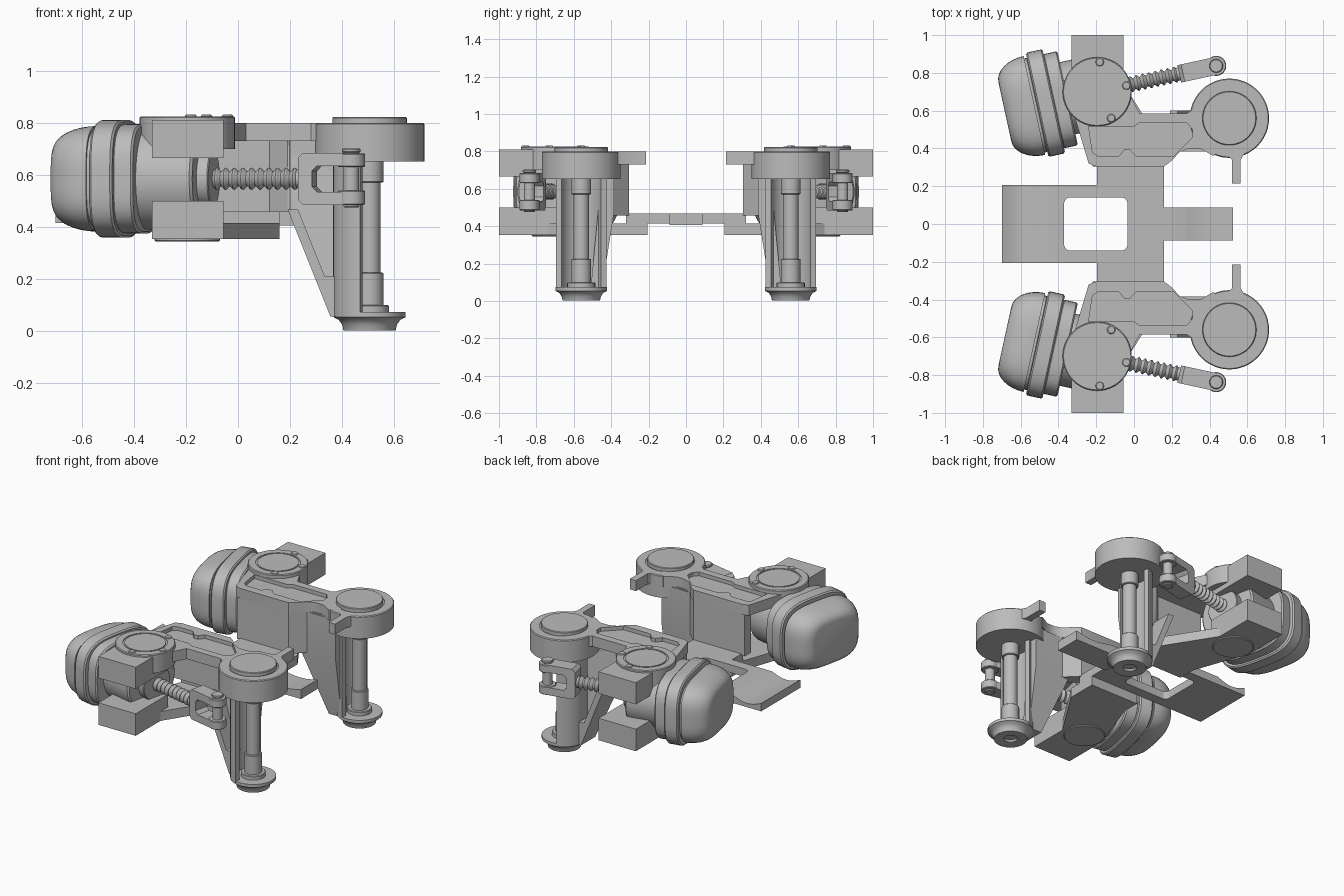
import bpy, bmesh
from math import sin, cos, pi, radians
from mathutils import Matrix

cube = bpy.data.objects.get("Cube")
if cube:
    bpy.data.objects.remove(cube, do_unlink=True)

grey = (.5, .5, .5, 1)
metal = bpy.data.materials.new("plain_grey")
metal.use_nodes = True
metal.diffuse_color = grey
metal.node_tree.nodes["Principled BSDF"].inputs["Base Color"].default_value = grey


def finish(name, bm, frame, mirror=True):
    """Place, shade and link a mesh; side parts are mirrored across y."""
    bmesh.ops.remove_doubles(bm, verts=bm.verts, dist=.00001)
    bmesh.ops.transform(bm, matrix=frame, verts=bm.verts)
    bmesh.ops.recalc_face_normals(bm, faces=bm.faces)
    for face in bm.faces:
        face.smooth = True
    for edge in bm.edges:
        edge.smooth = edge.is_manifold and edge.calc_face_angle() < radians(32)
    mesh = bpy.data.meshes.new(name)
    bm.to_mesh(mesh)
    bm.free()
    mesh.materials.append(metal)
    part = bpy.data.objects.new(name, mesh)
    bpy.context.scene.collection.objects.link(part)
    if mirror:
        modifier = part.modifiers.new("mirror", "MIRROR")
        modifier.use_axis = (False, True, False)
        modifier.use_mirror_merge = False


def prism(name, loops, low, high, frame=Matrix(), mirror=True):
    """Extrude an outline, with optional hole loops, from low to high."""
    bm = bmesh.new()
    edges = []
    for loop in loops:
        verts = [bm.verts.new((x, y, low)) for x, y in loop]
        edges += [bm.edges.new((verts[i - 1], vert)) for i, vert in enumerate(verts)]
    bmesh.ops.triangle_fill(bm, edges=edges, use_beauty=True)
    extruded = bmesh.ops.extrude_face_region(bm, geom=bm.faces[:])["geom"]
    moved = [item for item in extruded if isinstance(item, bmesh.types.BMVert)]
    bmesh.ops.translate(bm, vec=(0, 0, high - low), verts=moved)
    finish(name, bm, frame, mirror)


def loft(name, rings, frame):
    """Skin closed rings of equal length and cap both ends."""
    bm = bmesh.new()
    rows = [[bm.verts.new(point) for point in ring] for ring in rings]
    for lower, upper in zip(rows, rows[1:]):
        for i in range(len(lower)):
            bm.faces.new((lower[i - 1], lower[i], upper[i], upper[i - 1]))
    bm.faces.new(rows[0])
    bm.faces.new(rows[-1])
    finish(name, bm, frame)


def turn(count):
    return [(cos(2 * pi * i / count), sin(2 * pi * i / count)) for i in range(count)]


def lathe(name, profile, frame, sides=48):
    loft(name, [[(r * c, r * s, z) for c, s in turn(sides)] for r, z in profile], frame)


def disc(name, radius, low, high, frame, bevel=.004):
    lathe(name, [(radius - bevel, low), (radius, low + bevel),
                 (radius, high - bevel), (radius - bevel, high)], frame)


def grooved_cap(name, radius, groove, low, high, frame, gap=.005):
    lathe(name, [(radius, low), (radius, high - gap), (radius - gap, high),
                 (groove + gap, high), (groove + gap, high - gap),
                 (groove - gap, high - gap), (groove - gap, high)], frame)


def hull(name, points):
    bm = bmesh.new()
    for point in points:
        bm.verts.new(point)
    bmesh.ops.convex_hull(bm, input=bm.verts)
    finish(name, bm, Matrix())


def arc(cx, cy, radius, start, end, steps=16):
    angles = [radians(start + (end - start) * i / steps) for i in range(steps + 1)]
    return [(cx + radius * cos(a), cy + radius * sin(a)) for a in angles]


def at(x, y, z=0):
    return Matrix.Translation((x, y, z))


# Shared heights and frames: wheel pin, pivot, and the angled drive axis
TOP, SHELF, DECK, FLOOR, BASE = .8, .73, .468, .415, .353
PIN_X, PIN_Y = .505, .56
pin = at(PIN_X, PIN_Y)
pivot = at(-.195, .7)
drive = at(-.195, .7, .585) @ Matrix.Rotation(radians(12.3), 4, "Z")
along = drive @ Matrix.Rotation(pi / 2, 4, "Y")
upright = Matrix.Rotation(pi / 2, 4, "X")

# Centre plate with a rounded window
half = [(.16, .32), (-.195, .32), (-.195, .207), (-.45, .207)]
outline = half + [(x, -y) for x, y in reversed(half)]
window = []
for quarter, (x, y) in enumerate([(-.065, .11), (-.34, .11), (-.34, -.11), (-.065, -.11)]):
    window += arc(x, y, .03, 90 * quarter, 90 * quarter + 90, 5)
prism("centre_plate", [outline, window], FLOOR, DECK, mirror=False)


def dished_pad(name, inner, start, end, depth, under, width):
    """Flat strip whose top dips in a smooth hollow between start and end."""
    dip = [(start + (end - start) * i / 10, DECK - depth * sin(pi * i / 10))
           for i in range(11)]
    prism(name, [[(inner, DECK), *dip, (end, under), (inner, under)]],
          -width, width, upright, False)


dished_pad("rear_pad", -.45, -.49, -.7, .028, FLOOR, .207)
dished_pad("front_tongue", .15, .26, .525, .02, .405, .087)

# Upper arm with a shallow top pocket
arm = [(-.33, .62), (-.24, .32), (-.2, .305), (.16, .305), (.2, .335), (.24, .38),
       (.29, .4), (.35, .4), (.42, .36), (.5, .45), (.5, .65), (.36, .69),
       (.33, .62), (.28, .585), (.03, .585), (-.06, .76), (-.2, .72)]
pocket = [(-.24, .515), (-.22, .38), (-.19, .36), (-.08, .36), (-.05, .395),
          (-.02, .395), (.01, .36), (.21, .36), (.31, .46), (.31, .5),
          (.28, .535), (.03, .535), (0, .515)]
prism("arm_lower", [arm], SHELF, TOP - .025)
prism("arm_upper", [arm, pocket], TOP - .025, TOP)

# Side wall under the inner edge of the arm
wall = [(-.22, .305), (.16, .305), (.24, .385), (.36, .4), (.45, .42),
        (.45, .46), (.2, .45), (.12, .37), (-.22, .37)]
prism("inner_wall", [wall], DECK - .01, SHELF + .005)

# Fork around the drive: two jaws and the lower plate
jaw = [(-.33, .66), (-.055, .66), (-.055, 1), (-.33, 1)]
prism("upper_jaw", [jaw], .665, .81)
prism("lower_jaw", [jaw], BASE, .5)
prism("lower_plate", [[(-.33, .7), (-.195, .32), (-.195, .205), (.16, .205),
                       (.16, .4), (-.055, .74)]], BASE, FLOOR)

# Pivot caps and their screws
grooved_cap("pivot_cap", .183, .13, .7, .825, pivot)
disc("pivot_bottom_cap", .125, BASE - .008, BASE + .01, pivot)
for angle in (85, 12, -62):
    spot = pivot @ Matrix.Rotation(radians(angle), 4, "Z") @ at(.158, 0)
    disc("cap_screw", .022, TOP, .831, spot)

# Boss over the wheel pin, with cover and side tab
grooved_cap("pin_boss", .21, .147, .652, TOP, pin)
disc("boss_cover", .143, TOP - .02, .822, pin)
prism("boss_tab", [[(.52, .215), (.565, .215), (.565, .34), (.6, .4),
                    (.46, .4), (.52, .34)]], SHELF, TOP)

# Stepped wheel pin on a flanged foot with a hollow underside
disc("pin_shoulder", .053, .57, .7, pin)
disc("pin_shaft", .042, .2, .6, pin)
disc("pin_sleeve", .053, .07, .225, pin)
disc("pin_collar", .075, .07, .1, pin)
lathe("foot_flange", [(.04, .02), (.04, .006), (.06, .002), (.1, .002), (.105, .025),
                      (.118, .043), (.138, .054), (.138, .074)], pin)

# Leg: half shell behind the pin, tapered skin, slanted rib and foot web
shell = arc(PIN_X, PIN_Y, .14, 105, 255) + arc(PIN_X, PIN_Y, .108, 255, 105)
prism("leg_shell", [shell], .06, .67)


def skin_y(z):
    return .46 - .16 * min(z, DECK)


skin = [(.19, SHELF), (.19, DECK), (.355, .056)]
hull("leg_skin", [(x, skin_y(z) + thick, z) for back, z in skin
                  for x in (back, .45) for thick in (0, .06)])
hull("leg_rib", [(back + thick, y, z) for back, z in skin[1:]
                 for thick in (0, .04) for y in (.45, .6)])
hull("leg_foot_web", [(x, y, z) for back, z in ((.31, .21), skin[-1])
                      for x in (back, .4) for y in (.46, .6)])


# Motor: rounded squarish cap, raised band and collar
def squircle(u, width, height, power=3.4):
    ring = []
    for c, s in turn(56):
        k = (abs(c) ** power + abs(s) ** power) ** (-1 / power)
        ring.append((u, width * c * k, height * s * k))
    return ring


def squircle_block(name, start, end, width, height, bevel=.008):
    steps = [(start, bevel), (start + bevel, 0), (end - bevel, 0), (end, bevel)]
    loft(name, [squircle(u, width - cut, height - cut) for u, cut in steps], drive)


dome = []
for i in range(9):
    swell = .6 + .4 * sin(pi * i / 16)
    dome.append(squircle(-.34 - .16 * cos(pi * i / 16), .268 * swell, .203 * swell))
loft("motor_cap", dome, drive)
squircle_block("motor_neck", -.35, -.32, .255, .192)
squircle_block("motor_band", -.325, -.235, .282, .226)
squircle_block("motor_collar", -.24, -.16, .255, .21)
disc("gear_housing", .195, -.2, .06, along, .01)
disc("housing_nose", .11, .05, .105, along)

# Threaded rod with ten rounded ridges
ridges = [(.036 - .007 * cos(pi * i / 4), .1 + .034 * i / 8) for i in range(81)]
lathe("threaded_rod", ridges, along, 24)
disc("rod_end", .035, .42, .46, along)

# Clevis on the rod end, with rounded eyes and a cross pin
lower = [(.5, -.03), (.52, -.05), (.645, -.05), (.645, -.1), (.465, -.1), (.445, -.08)]
yoke = lower + [(u, -z) for u, z in reversed(lower)]
prism("clevis", [yoke], -.047, .047, drive @ upright)
tip = drive @ at(.645, 0)
disc("clevis_lower_eye", .053, -.1, -.045, tip)
disc("clevis_upper_eye", .053, .045, .098, tip)
disc("clevis_pin", .03, -.11, .11, tip)
disc("clevis_pin_head", .036, .1, .117, tip)
